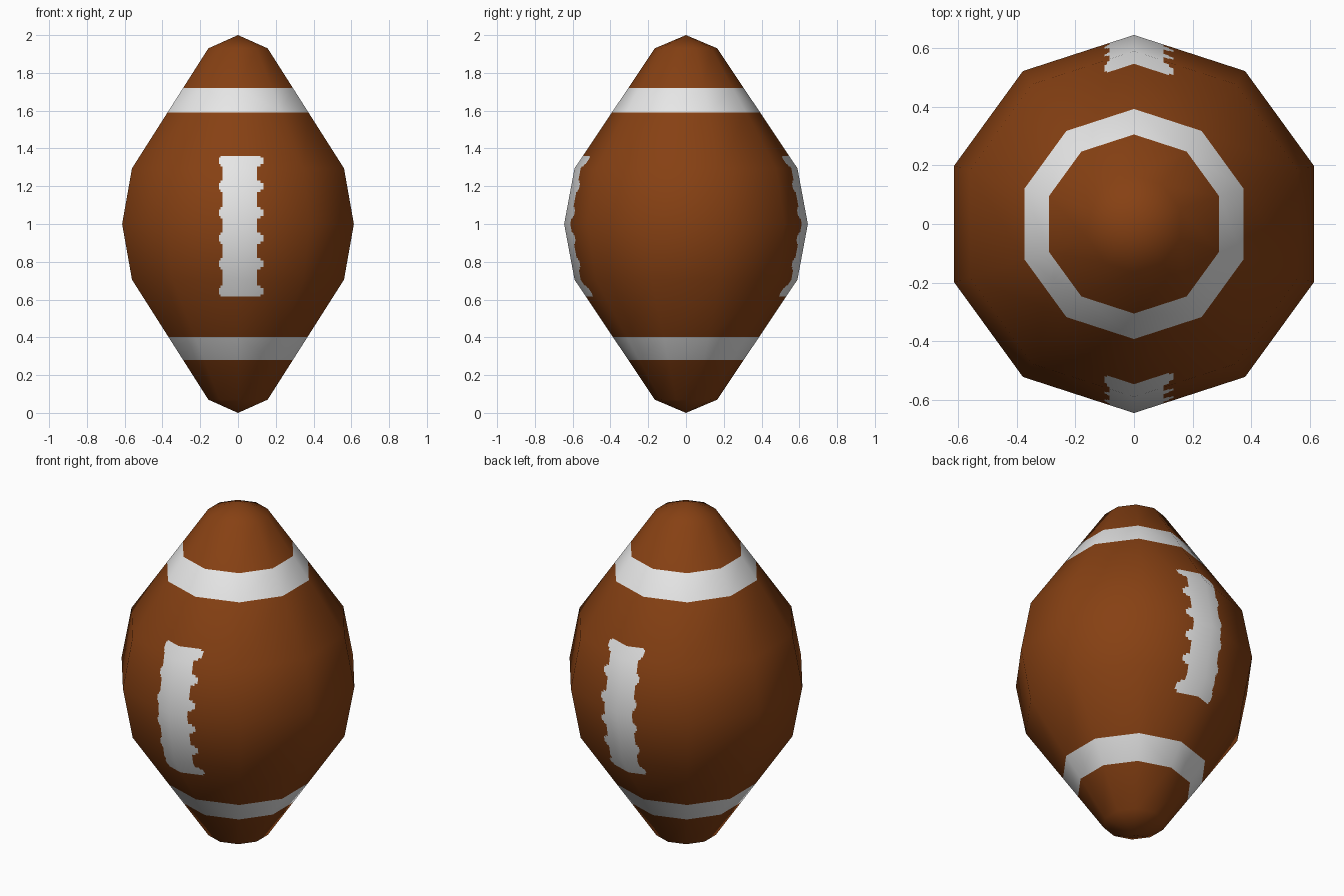
import bpy, bmesh, math
from mathutils import Vector

if "Cube" in bpy.data.objects:
    bpy.data.objects.remove(bpy.data.objects["Cube"])

SIDES = 10
PROFILE = [(0.165, 0.07), (0.59, 0.705), (0.645, 1.0), (0.59, 1.295), (0.165, 1.93)]
STRIPES = [(0.28, 0.403), (1.59, 1.72)]
STITCHES = [0.645, 0.79, 0.925, 1.06, 1.20, 1.335]
LACE_Z = (0.615, 1.36)
# half height of a stitch step -> left and right edge of the lace there
STEPS = [(0.017, -0.10, 0.135), (0.030, -0.092, 0.12), (9.0, -0.083, 0.10)]


def material(name, rgb):
    m = bpy.data.materials.new(name)
    m.diffuse_color = (*rgb, 1)
    m.use_nodes = True
    m.node_tree.nodes["Principled BSDF"].inputs["Base Color"].default_value = m.diffuse_color
    return m


def cut(bm, co, no, test):
    """Slice the faces passing the test with a plane."""
    faces = [f for f in bm.faces if test(f.calc_center_median())]
    geom = faces + list({e for f in faces for e in f.edges}) + list({v for f in faces for v in f.verts})
    bmesh.ops.bisect_plane(bm, geom=geom, dist=1e-5, plane_co=co, plane_no=no)


def is_white(c):
    if any(a < c.z < b for a, b in STRIPES):
        return True
    if abs(c.y) < 0.4 or not LACE_Z[0] < c.z < LACE_Z[1]:
        return False
    d = min(abs(c.z - s) for s in STITCHES)
    _, left, right = next(s for s in STEPS if d < s[0])
    return left < c.x < right


# ball body: ten-sided lathe with pointed ends
bm = bmesh.new()
layer = bm.verts.layers.float_vector.new("base_normal")
rings = []
for r, z in PROFILE:
    angles = [math.pi / 2 + math.tau * i / SIDES for i in range(SIDES)]
    rings.append([bm.verts.new((r * math.cos(a), r * math.sin(a), z)) for a in angles])
bottom, top = bm.verts.new((0, 0, 0)), bm.verts.new((0, 0, 2))
for i in range(SIDES):
    j = (i + 1) % SIDES
    bm.faces.new((bottom, rings[0][j], rings[0][i]))
    bm.faces.new((top, rings[-1][i], rings[-1][j]))
    for lo, hi in zip(rings, rings[1:]):
        bm.faces.new((lo[i], lo[j], hi[j], hi[i]))
bm.normal_update()

# keep the smooth shading of the uncut body
for v in bm.verts:
    v[layer] = v.normal

# stripe cuts
for z in [z for s in STRIPES for z in s]:
    cut(bm, (0, 0, z), (0, 0, 1), lambda c: True)

# lace cuts on the front and back panels
for x in [x for s in STEPS for x in s[1:]]:
    cut(bm, (x, 0, 0), (1, 0, 0), lambda c: abs(c.z - 1) < 0.5 and abs(c.x) < 0.3)
rows = list(LACE_Z)
for s in STITCHES:
    rows += [s + sign * h for h, _, _ in STEPS[:2] for sign in (-1, 1)]
for z in rows:
    if LACE_Z[0] <= z <= LACE_Z[1]:
        cut(bm, (0, 0, z), (0, 0, 1), lambda c: abs(c.z - 1) < 0.5 and -0.10 < c.x < 0.135)

# colours
for f in bm.faces:
    f.smooth = True
    f.material_index = int(is_white(f.calc_center_median()))
normals = [Vector(v[layer]).normalized() for v in bm.verts]
bm.verts.layers.float_vector.remove(layer)

mesh = bpy.data.meshes.new("ball")
bm.to_mesh(mesh)
bm.free()
mesh.materials.append(material("leather brown", (0.24, 0.052, 0.0065)))
mesh.materials.append(material("white", (0.85, 0.85, 0.85)))
mesh.normals_split_custom_set_from_vertices(normals)
ball = bpy.data.objects.new("ball", mesh)
bpy.context.collection.objects.link(ball)
